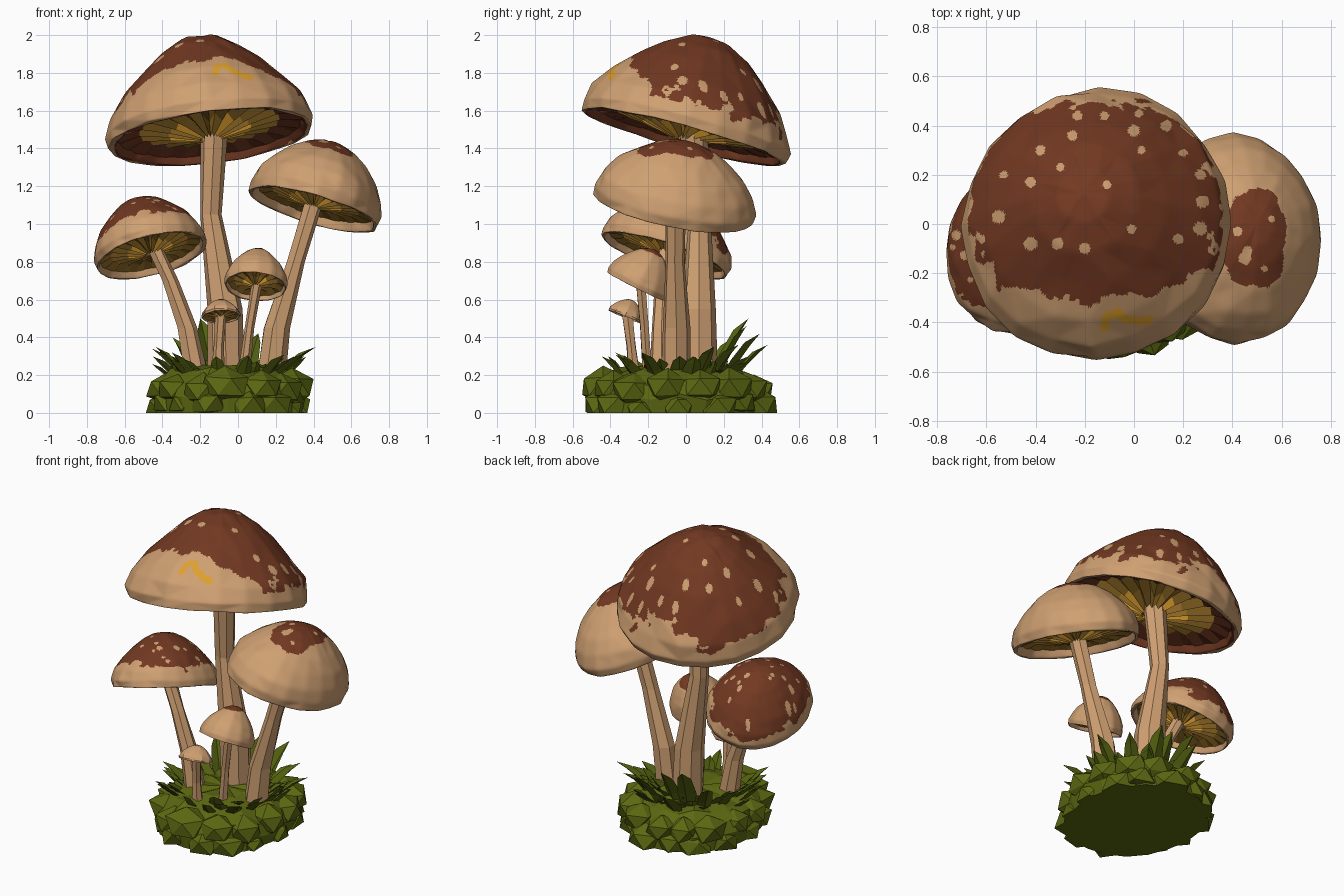
import bpy, bmesh, math, random
from mathutils import Vector, noise

if "Cube" in bpy.data.objects:
    bpy.data.objects.remove(bpy.data.objects["Cube"])

random.seed(7)
TAU = math.tau


def material(name, r, g, b):
    m = bpy.data.materials.new(name)
    lin = [((c / 255 + 0.055) / 1.055) ** 2.4 for c in (r, g, b)]
    m.diffuse_color = (*lin, 1)
    m.use_nodes = True
    m.node_tree.nodes["Principled BSDF"].inputs["Base Color"].default_value = m.diffuse_color
    return m


TAN = material("tan", 207, 160, 114)
BROWN = material("red brown", 115, 57, 34)
OCHRE = material("gill ochre", 160, 118, 42)
YELLOW = material("yellow mark", 222, 160, 45)
MOSS = material("moss green", 92, 104, 17)
GRASS = material("grass green", 84, 98, 16)


def finish(name, bm, mats):
    bmesh.ops.recalc_face_normals(bm, faces=bm.faces)
    me = bpy.data.meshes.new(name)
    bm.to_mesh(me)
    bm.free()
    for m in mats:
        me.materials.append(m)
    ob = bpy.data.objects.new(name, me)
    bpy.context.collection.objects.link(ob)
    return ob


def bridge(bm, a, b):
    """Quads between two closed rings."""
    n = len(a)
    return [bm.faces.new((a[i], a[(i + 1) % n], b[(i + 1) % n], b[i])) for i in range(n)]


def fan(bm, ring, tip):
    for i in range(len(ring)):
        bm.faces.new((ring[i], ring[(i + 1) % len(ring)], tip))


def lathe(bm, profile, segs, rx, ry, h, jitter):
    """Closed jittered solid of revolution; profile starts and ends on the axis."""
    rings = []
    for r, z in profile[1:-1]:
        ring = []
        for i in range(segs):
            a = TAU * i / segs
            k = r * (1 + random.uniform(-jitter, jitter))
            dz = random.uniform(-jitter, jitter) * 0.6
            ring.append(bm.verts.new((k * rx * math.cos(a), k * ry * math.sin(a), (z + dz) * h)))
        rings.append(ring)
    for a, b in zip(rings, rings[1:]):
        bridge(bm, a, b)
    fan(bm, rings[0], bm.verts.new((0, 0, profile[0][1] * h)))
    fan(bm, rings[-1], bm.verts.new((0, 0, profile[-1][1] * h)))


def place(bm, centre, normal):
    q = Vector((0, 0, 1)).rotation_difference(Vector(normal))
    for v in bm.verts:
        v.co = q @ v.co + Vector(centre)


def near(p, dots):
    return any((p.x - x) ** 2 + (p.y - y) ** 2 < r * r for x, y, r in dots)


def cap(name, centre, normal, rx, ry, h, bulge, patch, dots, marks=(), segs=20, cuts=7, rim=OCHRE, lip=.08):
    # Domed cap with a curled rim
    dome = [(0, 1), (.2, .96), (.4, .83), (.6, .64), (.8, .41), (.94, .2)]
    prof = [(r, z + (math.sqrt(1 - r * r) - z) * bulge) for r, z in dome]
    prof += [(1, .03), (.98, -lip), (.93, -lip), (.87, .08), (.6, .2), (0, .22)]
    bm = bmesh.new()
    lathe(bm, prof, segs, rx, ry, h, 0.02)
    bmesh.ops.triangulate(bm, faces=bm.faces)
    bmesh.ops.subdivide_edges(bm, edges=bm.edges, cuts=cuts, use_grid_fill=True)
    for _ in range(4 if cuts > 3 else 0):
        bmesh.ops.smooth_vert(bm, verts=bm.verts, factor=.5, use_axis_x=True, use_axis_y=True, use_axis_z=True)
    bmesh.ops.recalc_face_normals(bm, faces=bm.faces)
    bm.faces.ensure_lookup_table()
    mids = [f.calc_center_median() for f in bm.faces]
    height = [c.z / h for c in mids]
    radius = [math.hypot(c.x / rx, c.y / ry) for c in mids]
    facing = [f.normal.z > 0 for f in bm.faces]
    place(bm, centre, normal)
    # Brown patch with ragged edge, tan dots and yellow mark, seen from above
    px, py, prx, pry = patch
    for f, up, rad, out in zip(bm.faces, height, radius, facing):
        f.smooth = True
        p = f.calc_center_median()
        ragged = noise.noise(p * 11) + 0.5 * noise.noise(p * 30)
        if rim == BROWN and not out and rad < .94 + .02 * ragged:
            f.material_index = 1
        if not out or up < .2 + .15 * ragged:
            continue
        d = (abs((p.x - px) / prx) ** 2.6 + abs((p.y - py) / pry) ** 2.6) ** (1 / 2.6)
        if near(p, marks):
            f.material_index = 2
        elif d + 0.13 * ragged < 1 and not near(p, dots):
            f.material_index = 1
    ob = finish(name + "_cap", bm, [TAN, BROWN, YELLOW])
    bpy.context.view_layer.objects.active = ob
    ob.select_set(True)
    bpy.ops.object.shade_smooth_by_angle(angle=math.radians(25))
    ob.select_set(False)

    # Pleated gills under the cap, dipping towards the stem
    bm = bmesh.new()
    n = 2 * segs
    rings = []
    for r, z, pleat in [(.91, -.01, 0), (.68, .05, .035), (.4, .01, .045), (.1, -.09, .02)]:
        rings.append([bm.verts.new((r * rx * math.cos(TAU * i / n), r * ry * math.sin(TAU * i / n),
                                    h * (z + (pleat if i % 2 else -pleat)))) for i in range(n)])
    for k in range(3):
        for i, f in enumerate(bridge(bm, rings[k], rings[k + 1])):
            f.material_index = 1 if k == 0 else 2 if k == 2 and i % 3 == 0 else 0
    place(bm, centre, normal)
    finish(name + "_gills", bm, [OCHRE, rim, YELLOW])


def stem(name, pts, sides=7):
    # Faceted tapering stalk through (x, y, z, radius) points
    bm = bmesh.new()
    rings = []
    for x, y, z, r in pts:
        ring = []
        for i in range(sides):
            k = r * random.uniform(.92, 1.1)
            ring.append(bm.verts.new((x + k * math.cos(TAU * i / sides), y + k * math.sin(TAU * i / sides), z)))
        rings.append(ring)
    for a, b in zip(rings, rings[1:]):
        bridge(bm, a, b)
    bm.faces.new(rings[0])
    bm.faces.new(rings[-1])
    finish(name + "_stem", bm, [TAN])


def scatter(patch, count):
    x, y, rx, ry = patch
    out = []
    for _ in range(count):
        a, k = random.uniform(0, TAU), math.sqrt(random.uniform(0, .85))
        out.append((x + k * rx * math.cos(a), y + k * ry * math.sin(a), random.uniform(.01, .02)))
    return out


# Main mushroom
spots = [(-.23, .44), (-.12, .44), (0, .38), (.02, .45), (.13, .4), (-.38, .3), (-.3, .23), (-.42, .17),
         (-.53, .2), (-.25, .36), (.03, .3), (.2, .29), (.27, .2), (.28, .09), (-.11, .16), (-.01, -.02),
         (-.31, -.08), (-.42, -.08), (-.2, -.1), (.18, -.06), (.27, -.02), (-.48, -.27), (-.55, .03)]
spots = [(x, y, random.uniform(.016, .028)) for x, y in spots]
mark = [(-.12, -.42), (-.115, -.39), (-.1, -.37), (-.07, -.36), (-.05, -.375), (-.03, -.39),
        (0, -.39), (.03, -.395), (.06, -.39)]
mark = [(x, y, .02) for x, y in mark]
cap("main", (-.15, -.005, 1.5), (-.12, .27, 1), .55, .57, .51, .08, (-.15, .1, .53, .4), spots, mark,
    cuts=11, rim=BROWN)
stem("main", [(-.06, .07, .12, .1), (-.07, .07, .55, .095), (-.145, .07, 1.05, .056), (-.125, .04, 1.5, .07)], 8)

# Right mushroom
right_patch = (.49, -.06, .125, .2)
cap("right", (.41, -.06, 1.12), (.29, .2, 1), .36, .435, .33, .5, right_patch,
    [(.42, -.03, .02), (.45, -.14, .026), (.46, -.11, .02), (.56, .02, .014), (.53, -.18, .013)], lip=.14)
stem("right", [(.16, -.05, .12, .08), (.2, -.05, .45, .07), (.305, -.06, .8, .052), (.4, -.055, 1.12, .055)])

# Left mushroom
left_patch = (-.5, -.06, .27, .29)
cap("left", (-.467, -.105, .865), (-.25, .33, 1), .307, .36, .29, .3, left_patch, scatter(left_patch, 24), lip=.12)
stem("left", [(-.21, -.13, .12, .068), (-.27, -.13, .45, .052), (-.36, -.12, .7, .042), (-.44, -.1, .87, .045)])

# Small and tiny mushrooms
cap("small", (.095, -.25, .69), (.08, .5, 1), .17, .18, .195, .3, (.1, -.18, .06, .06), [], segs=12, lip=.12)
stem("small", [(.02, -.2, .12, .032), (.06, -.22, .45, .025), (.1, -.24, .69, .028)], 6)
cap("tiny", (-.09, -.32, .515), (-.05, .4, 1), .105, .1, .09, .2, (-.09, -.3, .01, .01), [], segs=10, cuts=1)
stem("tiny", [(-.11, -.27, .12, .042), (-.1, -.29, .35, .026), (-.09, -.31, .52, .03)], 6)

# Mossy mound with broad faceted lumps around it
CX, CY = -.05, -.04
bm = bmesh.new()
lathe(bm, [(0, .24), (.4, .24), (.75, .22), (.93, .16), (1, .08), (.98, -.03), (0, -.03)], 20, .41, .47, 1, .04)
for i in range(28):
    a = TAU * i / 28 + random.uniform(-.1, .1)
    s = random.uniform(.1, .14)
    c = Vector((.34 * math.cos(a), .4 * math.sin(a), (.04, .13)[i % 2] + random.uniform(-.02, .02)))
    lump = bmesh.ops.create_icosphere(bm, subdivisions=1, radius=s)["verts"]
    for v in lump:
        k = random.uniform(.85, 1.1)
        v.co = Vector((v.co.x * k, v.co.y * k, v.co.z * k * .78)) + c
for v in bm.verts:
    v.co = Vector((v.co.x + CX, v.co.y + CY, max(v.co.z, 0)))
finish("moss_mound", bm, [MOSS])


# Folded, outward curving grass blades
def blade(bm, ang, r0, r1, z, w):
    out = Vector((math.cos(ang), math.sin(ang), 0))
    side = Vector((-out.y, out.x, 0))
    base = Vector((CX, CY, 0))
    rows = []
    for t, lift, k in [(0, 0, .6), (.3, .45, 1), (.65, .82, .7)]:
        p = base + out * (r0 + (r1 - r0) * t) + Vector((0, 0, .16 + (z - .16) * lift))
        fold = out * w * .4 - Vector((0, 0, .01))
        rows.append([bm.verts.new(q) for q in (p - side * w * k, p + fold, p + side * w * k)])
    tip = bm.verts.new(base + out * r1 + Vector((0, 0, z)))
    for a, b in zip(rows, rows[1:]):
        for j in (0, 1):
            bm.faces.new((a[j], a[j + 1], b[j + 1], b[j]))
    for j in (0, 1):
        bm.faces.new((rows[-1][j], rows[-1][j + 1], tip))


bm = bmesh.new()
for deg, r0, r1, z, w in [(112, .2, .4, .5, .06), (88, .18, .36, .46, .06), (70, .25, .46, .42, .055),
                          (100, .27, .48, .36, .055), (45, .22, .45, .36, .05), (22, .25, .5, .35, .045),
                          (165, .22, .4, .35, .05), (195, .22, .42, .34, .045), (135, .22, .42, .4, .05),
                          (-25, .24, .46, .32, .045), (228, .27, .45, .32, .04), (-75, .28, .42, .3, .04)]:
    blade(bm, math.radians(deg), r0, r1, z, w)
for i in range(48):
    r0 = random.uniform(.12, .28)
    blade(bm, random.uniform(0, TAU), r0, r0 + random.uniform(.09, .18), random.uniform(.25, .31),
          random.uniform(.035, .055))
finish("grass_blades", bm, [GRASS])
